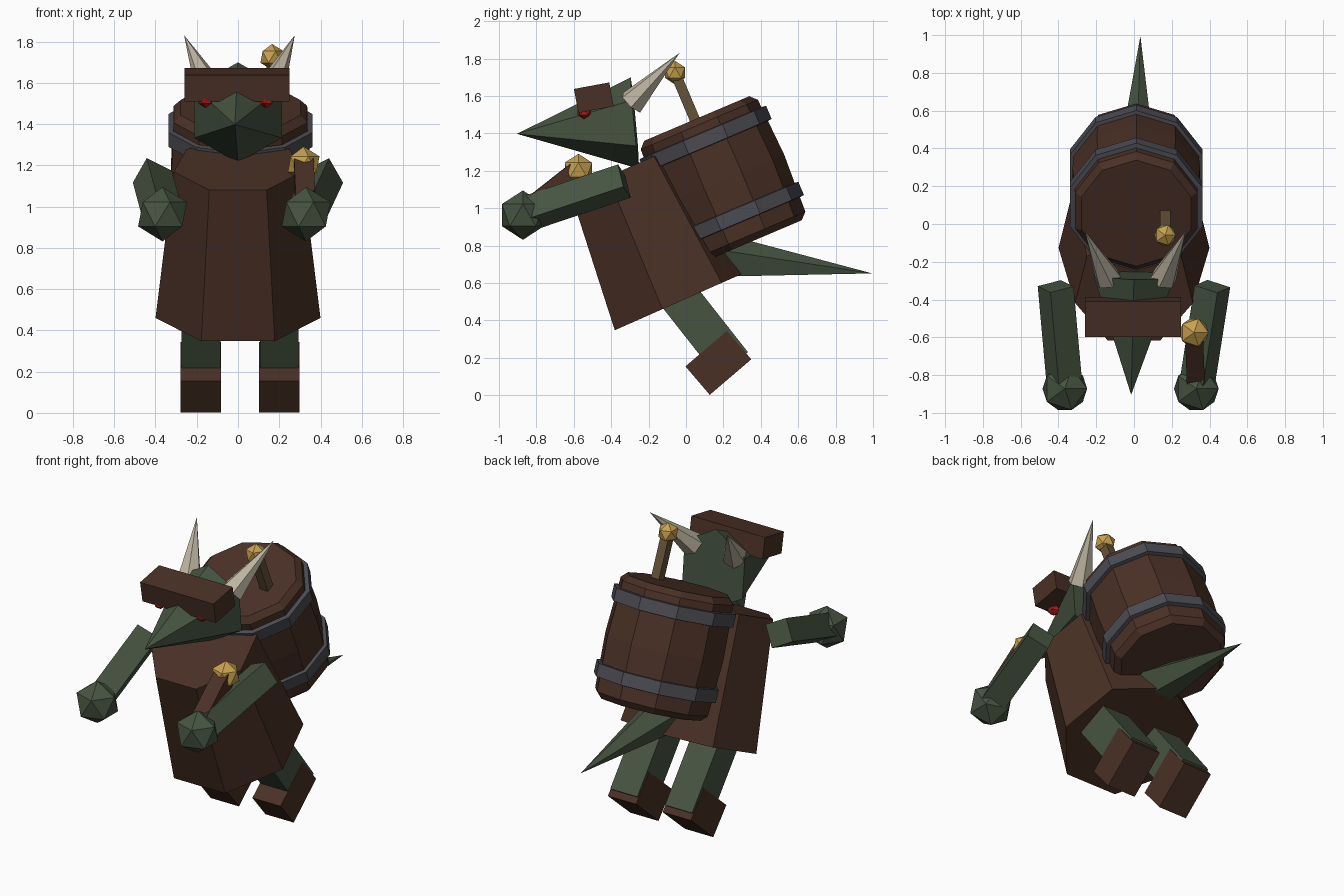
import bpy, bmesh, math
from mathutils import Vector, Matrix

cube = bpy.data.objects.get("Cube")
if cube:
    bpy.data.objects.remove(cube, do_unlink=True)


def material(name, r, g, b):
    m = bpy.data.materials.new(name)
    m.use_nodes = True
    m.diffuse_color = (r, g, b, 1)
    m.node_tree.nodes["Principled BSDF"].inputs["Base Color"].default_value = (r, g, b, 1)
    return m


SKIN = material("green skin", .062, .088, .053)
LEATHER = material("brown leather", .068, .030, .019)
WOOD = material("barrel wood", .068, .030, .019)
IRON = material("iron", .070, .070, .085)
GOLD = material("gold", .58, .36, .08)
RED = material("red", .45, .014, .010)
HORN = material("horn", .51, .46, .36)
STICK = material("pale wood", .13, .085, .038)


def finish(name, bm, mat, matrix):
    bmesh.ops.recalc_face_normals(bm, faces=bm.faces)
    mesh = bpy.data.meshes.new(name)
    bm.to_mesh(mesh)
    bm.free()
    mesh.materials.append(mat)
    ob = bpy.data.objects.new(name, mesh)
    ob.matrix_world = matrix
    bpy.context.collection.objects.link(ob)
    return ob


def tilt(loc, degrees):
    return Matrix.Translation(loc) @ Matrix.Rotation(math.radians(degrees), 4, 'X')


def aim(a, b, roll=0):
    """Frame at a with its z axis pointing to b."""
    d = Vector(b) - Vector(a)
    q = d.to_track_quat('Z', 'Y').to_matrix().to_4x4()
    return Matrix.Translation(a) @ q @ Matrix.Rotation(math.radians(roll), 4, 'Z')


def lathe(name, profile, sides, mat, matrix):
    """Faceted solid of revolution from (radius, height) pairs, capped at both ends."""
    bm = bmesh.new()
    rings = []
    for r, z in profile:
        rings.append([bm.verts.new((r * math.sin(k * math.tau / sides),
                                    r * math.cos(k * math.tau / sides), z))
                      for k in range(sides)])
    for lo, hi in zip(rings, rings[1:]):
        for k in range(sides):
            j = (k + 1) % sides
            bm.faces.new((lo[k], lo[j], hi[j], hi[k]))
    bm.faces.new(rings[0])
    bm.faces.new(rings[-1])
    bmesh.ops.remove_doubles(bm, verts=bm.verts, dist=.0005)
    return finish(name, bm, mat, matrix)


def box(name, size, mat, matrix):
    bm = bmesh.new()
    bmesh.ops.create_cube(bm, size=1)
    bmesh.ops.scale(bm, vec=size, verts=bm.verts)
    return finish(name, bm, mat, matrix)


def beam(name, a, b, width, mat, roll=0):
    length = (Vector(b) - Vector(a)).length
    m = aim(a, b, roll) @ Matrix.Translation((0, 0, length / 2))
    return box(name, (width, width, length), mat, m)


def gem(name, loc, radius, mat):
    bm = bmesh.new()
    bmesh.ops.create_icosphere(bm, subdivisions=1, radius=radius)
    return finish(name, bm, mat, Matrix.Translation(loc))


def spike(name, a, b, radius, sides, mat, roll=0):
    length = (Vector(b) - Vector(a)).length
    return lathe(name, [(radius, 0), (0, length)], sides, mat, aim(a, b, roll))


# Robe leaning forward
lathe("robe", [(.41, 0), (.32, .766)], 7, LEATHER, tilt((0, -.043, .497), 23.9))

# Barrel on the back with two iron hoops
barrel = tilt((.012, .198, 1.148), 23)
lathe("barrel", [(.305, -.36), (.34, -.325), (.355, 0), (.34, .325), (.305, .36)],
      10, WOOD, barrel)
for label, z in (("lower", -.202), ("upper", .24)):
    lathe(label + "_hoop", [(.345, z - .041), (.368, z - .038), (.368, z + .038), (.345, z + .041)],
          10, IRON, barrel)

# Knobbed stick standing in the barrel
beam("barrel_stick", (.165, .07, 1.42), (.165, -.059, 1.725), .055, STICK)
gem("barrel_stick_knob", (.165, -.059, 1.725), .063, GOLD)

# Pointed head, brow block
lathe("head", [(.245, 0), (0, .634)], 6, SKIN,
      Matrix.Translation((0, -.273, 1.455)) @ Matrix.Rotation(-.024, 4, 'Z')
      @ Matrix.Rotation(math.radians(95.2), 4, 'X'))
box("hat", (.51, .192, .13), LEATHER, tilt((-.005, -.493, 1.591), 10.5))

# Tail with its ridge on top
lathe("tail", [(.125, 0), (0, .8)], 5, SKIN,
      Matrix.Translation((.01, .2, .735)) @ Matrix.Rotation(-.03, 4, 'Z')
      @ Matrix.Rotation(math.radians(-96), 4, 'X') @ Matrix.Rotation(math.pi, 4, 'Z'))

# Paired parts
for side, s in (("left", 1), ("right", -1)):
    gem(side + "_eye", (-.01 + s * .147, -.545, 1.517), .04, RED)
    spike(side + "_horn", (.01 + s * .145, -.29, 1.565), (.007 + s * .268, -.035, 1.83),
          .073, 6, HORN)

    # Arm, rolled so that its outer face looks slightly upward
    hand = Vector((-.018 + s * .348, -.872, .963))
    shoulder = Vector((s * .415, -.33, 1.145))
    along = (hand - shoulder).normalized()
    out = Vector((s * math.cos(.52), 0, math.sin(.52)))
    out = (out - along * out.dot(along)).normalized()
    frame = Matrix((out, along.cross(out), along)).transposed().to_4x4()
    frame.translation = (shoulder + hand) / 2
    box(side + "_arm", (.14, .14, (hand - shoulder).length), SKIN, frame)
    gem(side + "_hand", hand, .132, SKIN)

    # Leg and boot, slanting backward
    x = .01 + s * .19
    hip, heel = Vector((x, -.13, .645)), Vector((x, .248, .165))
    box(side + "_leg", (.188, .212, (heel - hip).length), SKIN, tilt((hip + heel) / 2, 38.2))
    box(side + "_boot", (.196, .292, .2), LEATHER, tilt((x, .173, .173), 40.5))

# Short club held in the left hand
beam("club_handle", (.328, -.87, .98), (.318, -.59, 1.2), .095, LEATHER)
gem("club_head", (.318, -.575, 1.205), .086, GOLD)
